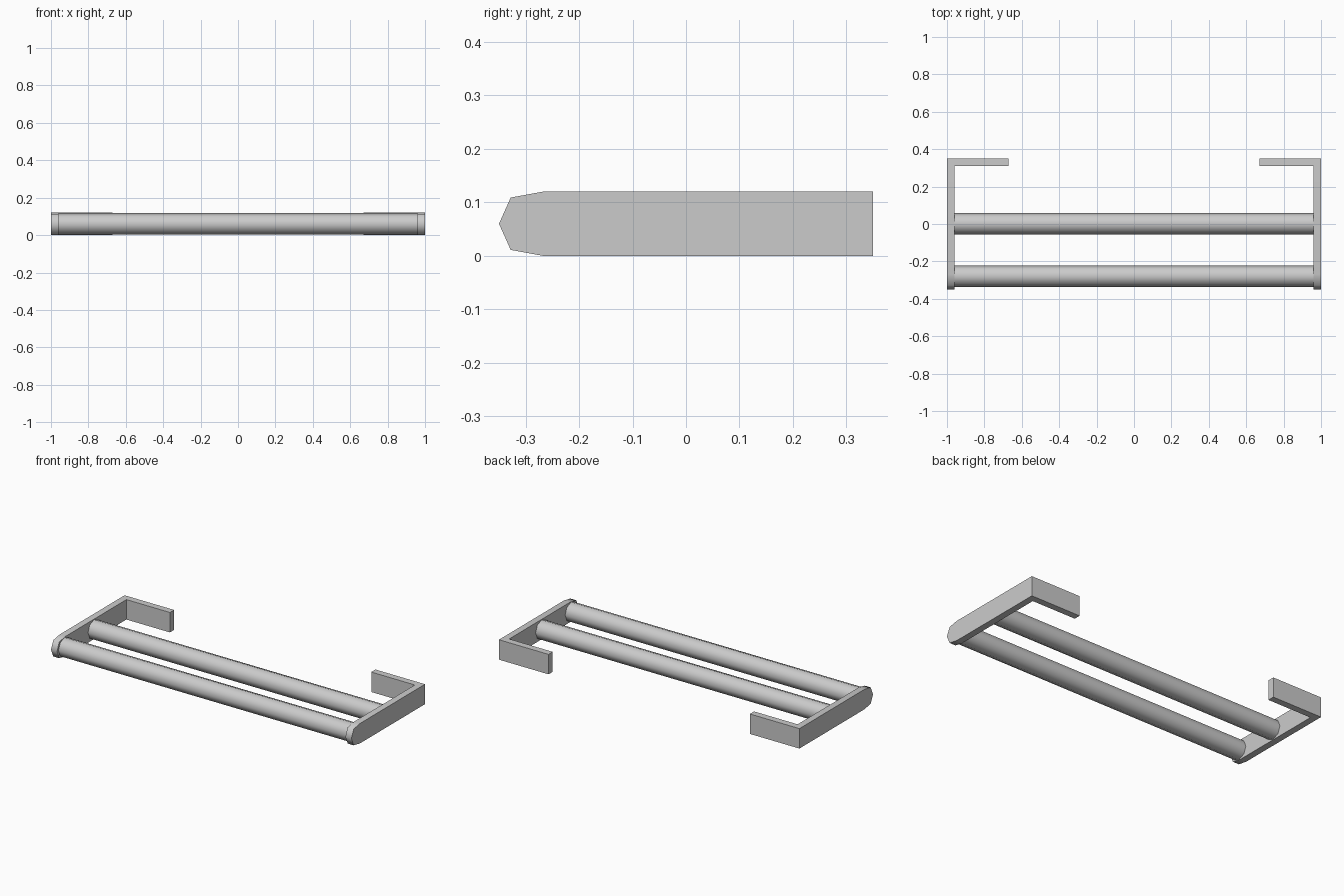
import bpy, bmesh, math
from mathutils import Vector

if "Cube" in bpy.data.objects:
    bpy.data.objects.remove(bpy.data.objects["Cube"])


def finish(name, bm, angle):
    bmesh.ops.recalc_face_normals(bm, faces=bm.faces[:])
    mesh = bpy.data.meshes.new(name)
    bm.to_mesh(mesh)
    bm.free()
    obj = bpy.data.objects.new(name, mesh)
    bpy.context.collection.objects.link(obj)
    bpy.ops.object.select_all(action='DESELECT')
    obj.select_set(True)
    bpy.context.view_layer.objects.active = obj
    bpy.ops.object.shade_smooth_by_angle(angle=math.radians(angle))
    return obj


def extrude_x(bm, faces, dist):
    res = bmesh.ops.extrude_face_region(bm, geom=faces, use_keep_orig=False)
    verts = [g for g in res["geom"] if isinstance(g, bmesh.types.BMVert)]
    bmesh.ops.translate(bm, verts=verts, vec=Vector((dist, 0, 0)))


# Side bracket: rounded-nose arm with an inward wall flange at the back
H, X0, T = 0.12, -1.0, 0.04
nose = [(0.31, 0), (-0.268, 0), (-0.328, 0.011), (-0.35, 0.06),
        (-0.328, 0.109), (-0.268, H), (0.31, H)]
bm = bmesh.new()
arm = [bm.verts.new((X0, y, z)) for y, z in nose]
back = [bm.verts.new((X0, 0.35, z)) for z in (0, H)]
outer = [bm.faces.new(arm), bm.faces.new([arm[0], arm[-1], back[1], back[0]])]
# keep the outer skin while extruding the plate thickness
res = bmesh.ops.extrude_face_region(bm, geom=outer, use_keep_orig=True)
moved = [g for g in res["geom"] if isinstance(g, bmesh.types.BMVert)]
bmesh.ops.translate(bm, verts=moved, vec=Vector((T, 0, 0)))
flange = [f for f in bm.faces if len(f.verts) == 4 and
          all(v.co.x > X0 + T / 2 and v.co.y > 0.3 for v in f.verts)]
extrude_x(bm, flange, 0.29)
bracket = finish("side_brackets", bm, 60)
mirror = bracket.modifiers.new("Mirror", 'MIRROR')
mirror.use_axis[0] = True

# Two horizontal rails between the brackets
for name, y in (("rear_rail", 0.002), ("front_rail", -0.279)):
    bm = bmesh.new()
    bmesh.ops.create_cone(bm, cap_ends=True, segments=8, radius1=0.057,
                          radius2=0.057, depth=1.92)
    rail = finish(name, bm, 60)
    rail.rotation_euler = (0, math.pi / 2, 0)
    rail.location = (0, y, 0.06)
